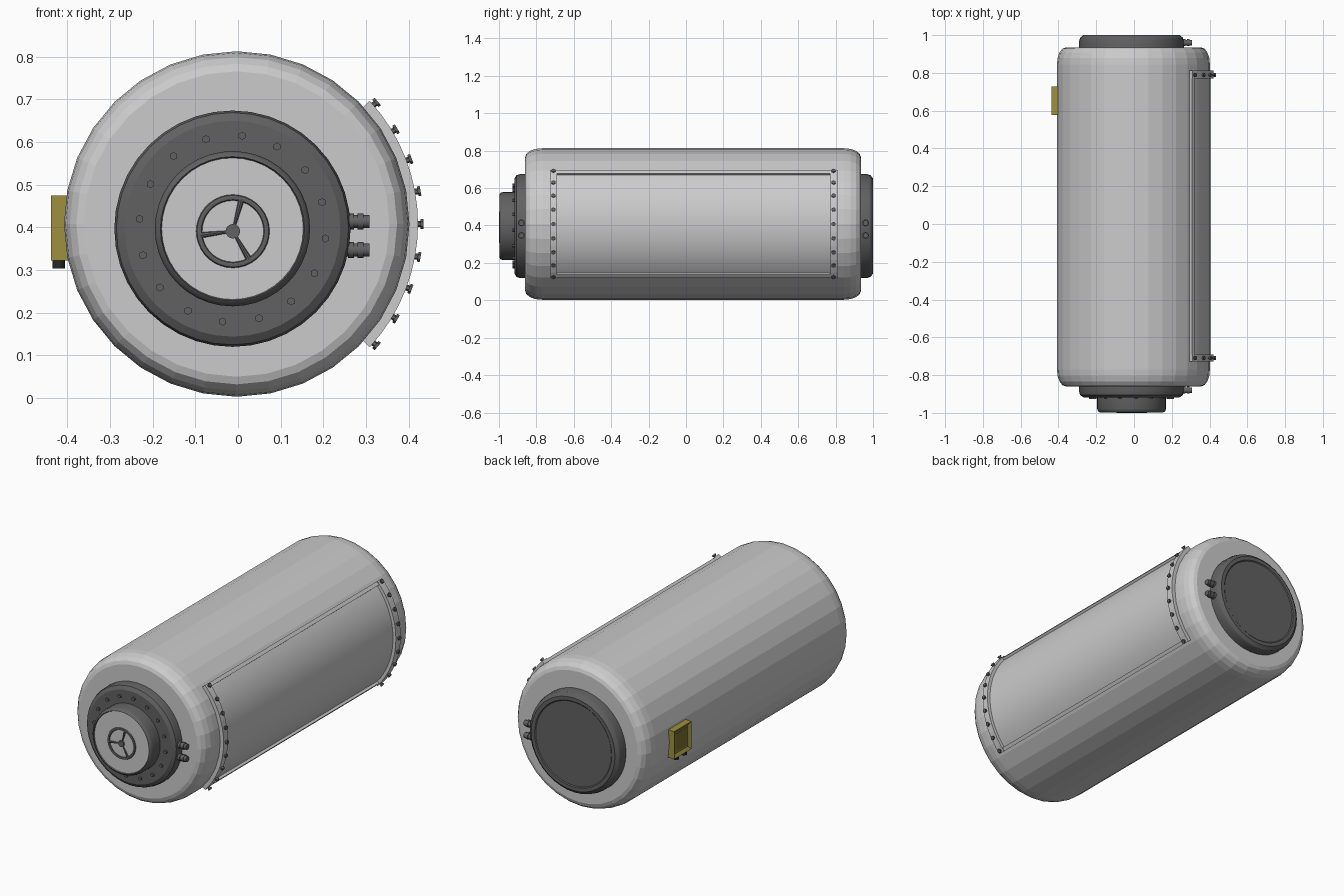
import bpy, bmesh
from math import sin, cos, pi, radians
from mathutils import Vector, Matrix

if "Cube" in bpy.data.objects:
    bpy.data.objects.remove(bpy.data.objects["Cube"])

HX, HZ = -0.003, 0.408      # hull axis
FX, FZ = -0.013, 0.397      # flange / hatch axis


def material(name, r, g, b):
    m = bpy.data.materials.new(name)
    m.diffuse_color = (r, g, b, 1)
    m.use_nodes = True
    m.node_tree.nodes["Principled BSDF"].inputs["Base Color"].default_value = m.diffuse_color
    return m


DARK = material("dark_metal", 0.12, 0.12, 0.12)
YELLOW = material("yellow_paint", 0.34, 0.28, 0.05)
DULL = material("dull_yellow", 0.2, 0.17, 0.03)
BLACK = material("black_rubber", 0.02, 0.02, 0.02)


def finish(name, bm, mat=None, smooth=None):
    bmesh.ops.recalc_face_normals(bm, faces=bm.faces)
    me = bpy.data.meshes.new(name)
    bm.to_mesh(me)
    bm.free()
    ob = bpy.data.objects.new(name, me)
    bpy.context.collection.objects.link(ob)
    if mat:
        me.materials.append(mat)
    if smooth:
        bpy.context.view_layer.objects.active = ob
        ob.select_set(True)
        bpy.ops.object.shade_smooth_by_angle(angle=radians(smooth))
        ob.select_set(False)
    return ob


def lathe(name, profile, cx, cz, n, mat=None, smooth=None):
    """Revolve (radius, y) points about a y axis and cap both ends."""
    bm = bmesh.new()
    rings = [[bm.verts.new((cx + r * cos(2 * pi * i / n), y, cz + r * sin(2 * pi * i / n)))
              for i in range(n)] for r, y in profile]
    for a, b in zip(rings, rings[1:]):
        for i in range(n):
            j = (i + 1) % n
            bm.faces.new((a[i], a[j], b[j], b[i]))
    bm.faces.new(rings[0])
    bm.faces.new(rings[-1])
    return finish(name, bm, mat, smooth)


def rod(bm, a, b, r1, n=6, r2=None):
    a, b = Vector(a), Vector(b)
    d = b - a
    m = Matrix.Translation((a + b) / 2) @ d.to_track_quat('Z', 'Y').to_matrix().to_4x4()
    bmesh.ops.create_cone(bm, cap_ends=True, segments=n, radius1=r1,
                          radius2=r1 if r2 is None else r2, depth=d.length, matrix=m)


def polar(r, deg, y, cx=HX, cz=HZ):
    a = radians(deg)
    return (cx + r * cos(a), y, cz + r * sin(a))


def curved_plate(bm, r0, r1, a0, a1, y0, y1, n):
    """Solid plate bent around the hull axis."""
    rows = []
    for i in range(n + 1):
        a = a0 + (a1 - a0) * i / n
        rows.append([bm.verts.new(polar(r, a, y))
                     for r, y in ((r0, y0), (r1, y0), (r1, y1), (r0, y1))])
    for p, q in zip(rows, rows[1:]):
        for k in range(4):
            bm.faces.new((p[k], p[(k + 1) % 4], q[(k + 1) % 4], q[k]))
    bm.faces.new(rows[0])
    bm.faces.new(rows[-1])


# Faceted hull with rounded shoulders
R, RAD, AX = 0.405, 0.047, 0.09
curve = [(R - RAD + RAD * sin(t * pi / 8), AX * (1 - cos(t * pi / 8))) for t in range(5)]
front = [(r, -0.86 + d) for r, d in curve]
back = [(r, 0.935 - d) for r, d in reversed(curve)]
lathe("hull", front + back, HX, HZ, 32)

# End flanges and front hatch tube
lathe("front_flange", [(0.277, -0.84), (0.277, -0.89), (0.272, -0.906), (0.253, -0.918),
                       (0.15, -0.918)], FX, FZ, 40, DARK, 30)
lathe("rear_cover", [(0.277, 0.92), (0.277, 0.97), (0.272, 0.986), (0.255, 1.0),
                     (0.235, 1.0), (0.23, 0.996)], FX, FZ, 40, DARK, 30)
lathe("hatch_tube", [(0.182, -0.90), (0.182, -0.978), (0.178, -0.991), (0.169, -0.997),
                     (0.166, -0.99)], FX, FZ, 40, DARK, 40)
lathe("hatch_door", [(0.166, -0.97), (0.166, -0.992)], FX, FZ, 40)

# Flange bolts
bm = bmesh.new()
for i in range(16):
    a = 84 + i * 22.5
    rod(bm, polar(0.219, a, -0.91, FX, FZ), polar(0.219, a, -0.927, FX, FZ), 0.0095)
finish("flange_bolts", bm, DARK)

# Hand wheel: rim, hub and flared spokes
bm = bmesh.new()
WX, WZ, N, M = -0.012, 0.391, 36, 8
ring = [[bm.verts.new(polar(0.079 + 0.007 * cos(2 * pi * j / M), 360 * i / N,
                            -0.994 + 0.006 * sin(2 * pi * j / M), WX, WZ))
         for j in range(M)] for i in range(N)]
for i in range(N):
    p, q = ring[i], ring[(i + 1) % N]
    for j in range(M):
        k = (j + 1) % M
        bm.faces.new((p[j], p[k], q[k], q[j]))
rod(bm, (WX, -0.985, WZ), (WX, -1.0, WZ), 0.017, 16)
for a in (75, 187, 300):
    rod(bm, polar(0.01, a, -0.994, WX, WZ), polar(0.077, a, -0.994, WX, WZ), 0.003, 8, 0.007)
finish("hand_wheel", bm, DARK, 40)

# Hinge knuckles beside both ends
bm = bmesh.new()
for y in (-0.88, 0.96):
    for z in (0.347, 0.414):
        rod(bm, (0.235, y, z), (0.308, y, z), 0.015, 12)
        for x in (0.258, 0.28):
            rod(bm, (x, y, z), (x + 0.014, y, z), 0.0185, 12)
finish("hinge_knuckles", bm, DARK, 40)

# Side access panel and its raised frame
bm = bmesh.new()
curved_plate(bm, 0.39, 0.4075, -42, 42, -0.70, 0.78, 24)
finish("side_panel", bm, None, 30)
bm = bmesh.new()
for y0, y1 in ((-0.728, -0.69), (0.77, 0.812)):
    curved_plate(bm, 0.395, 0.425, -42.8, 42.8, y0, y1, 16)
for a0, a1 in ((-42.8, -40), (40, 42.8)):
    curved_plate(bm, 0.395, 0.421, a0, a1, -0.69, 0.77, 1)
finish("panel_frame", bm)

# Panel bolts with necks
bm = bmesh.new()
for y in (-0.709, 0.789):
    for i in range(9):
        a = -41 + i * 10.25
        rod(bm, polar(0.42, a, y), polar(0.431, a, y), 0.007)
        rod(bm, polar(0.431, a, y), polar(0.438, a, y), 0.0115)
finish("panel_bolts", bm, DARK)


def box(bm, x0, x1, y0, y1, z0, z1):
    m = Matrix.Translation(((x0 + x1) / 2, (y0 + y1) / 2, (z0 + z1) / 2)) \
        @ Matrix.Diagonal((x1 - x0, y1 - y0, z1 - z0, 1))
    return bmesh.ops.create_cube(bm, size=1, matrix=m)


# Control box with recessed cover
bm = bmesh.new()
box(bm, -0.438, -0.397, 0.577, 0.727, 0.323, 0.475)
outer = min(bm.faces, key=lambda f: f.calc_center_median().x)
bmesh.ops.inset_region(bm, faces=[outer], thickness=0.024)
bmesh.ops.translate(bm, verts=outer.verts, vec=(0.012, 0, 0))
finish("control_box", bm, YELLOW)
bm = bmesh.new()
box(bm, -0.428, -0.42, 0.603, 0.701, 0.349, 0.449)
finish("control_box_cover", bm, DULL)

# Cable glands under the control box
bm = bmesh.new()
for y in (0.618, 0.686):
    rod(bm, (-0.42, y, 0.304), (-0.42, y, 0.326), 0.0145, 12)
finish("cable_glands", bm, BLACK, 40)
